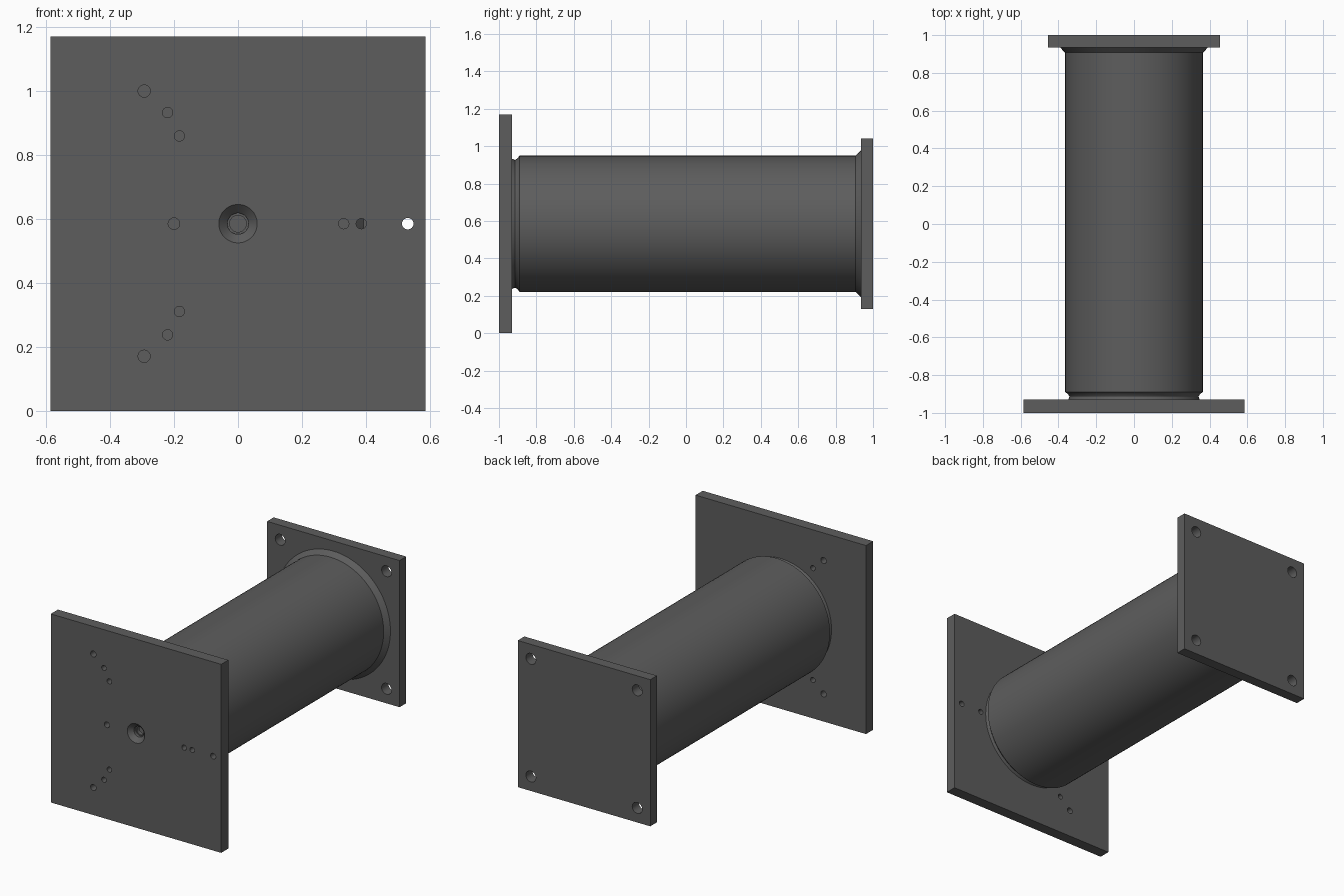
import bpy, math
from mathutils import Matrix, Vector

cube = bpy.data.objects.get("Cube")
if cube:
    bpy.data.objects.remove(cube, do_unlink=True)

CZ = 0.585  # height of the tube axis

steel = bpy.data.materials.new("dark grey steel")
steel.use_nodes = True
grey = (0.11, 0.11, 0.11, 1)
steel.diffuse_color = grey
bsdf = next(n for n in steel.node_tree.nodes if n.type == 'BSDF_PRINCIPLED')
bsdf.inputs["Base Color"].default_value = grey


def make(name, verts, faces):
    mesh = bpy.data.meshes.new(name)
    mesh.from_pydata(verts, [], faces)
    mesh.materials.append(steel)
    obj = bpy.data.objects.new(name, mesh)
    bpy.context.collection.objects.link(obj)
    return obj


def smooth(obj):
    bpy.ops.object.select_all(action='DESELECT')
    obj.select_set(True)
    bpy.context.view_layer.objects.active = obj
    bpy.ops.object.shade_smooth_by_angle(angle=math.radians(25))


def lathe(name, profile, x=0, z=CZ, steps=96, closed=False):
    """Turn (radius, y) points about an axis parallel to y."""
    n = len(profile)
    verts = []
    for i in range(steps):
        a = math.tau * i / steps
        verts += [(x + r * math.cos(a), y, z + r * math.sin(a)) for r, y in profile]
    faces = []
    for i in range(steps):
        j = (i + 1) % steps
        for k in range(n if closed else n - 1):
            m = (k + 1) % n
            faces.append((i * n + k, i * n + m, j * n + m, j * n + k))
    if not closed:  # flat end caps
        faces.append([i * n for i in range(steps)])
        faces.append([i * n + n - 1 for i in reversed(range(steps))])
    return make(name, verts, faces)


def plate(name, half, y0, y1, cutters):
    """Square plate with the cutters subtracted."""
    bpy.ops.mesh.primitive_cube_add(size=1, location=(0, 0, 0))
    obj = bpy.context.object
    obj.name = name
    obj.data.transform(Matrix.Translation(Vector((0, (y0 + y1) / 2, CZ)))
                       @ Matrix.Diagonal((2 * half, y1 - y0, 2 * half, 1)))
    obj.data.materials.append(steel)
    for cutter in cutters:
        cutter.hide_render = True
        mod = obj.modifiers.new("hole", 'BOOLEAN')
        mod.operation = 'DIFFERENCE'
        mod.solver = 'EXACT'
        mod.object = cutter
        bpy.context.view_layer.objects.active = obj
        bpy.ops.object.modifier_apply(modifier=mod.name)
        bpy.data.objects.remove(cutter, do_unlink=True)
    smooth(obj)
    return obj


def drill(x, dz, r, y0, y1):
    return lathe("drill", [(r, y0), (r, y1)], x, CZ + dz, 32)


# Front plate: small drilled holes, mirrored above and below the axis
F0, F1 = -1.0, -0.93
spots = [(-0.2, 0, 0.018), (0.33, 0, 0.016), (0.385, 0, 0.016), (0.53, 0, 0.018)]
for side in (1, -1):
    spots += [(-0.293, side * 0.414, 0.019), (-0.22, side * 0.347, 0.016),
              (-0.183, side * 0.274, 0.016)]
cutters = [drill(x, dz, r, F0 - 0.05, F1 + 0.05) for x, dz, r in spots]
# Countersunk centre hole
cutters.append(lathe("countersink", [(0.062, F0 - 0.002), (0.06, F0), (0.033, F0 + 0.027),
                                     (0.033, F0 + 0.045), (0.026, F0 + 0.045),
                                     (0.026, F1 + 0.05)], steps=48))
plate("front_plate", 0.585, F0, F1, cutters)

# Back plate with a bolt hole in each corner
B0, B1 = 0.935, 1.0
plate("back_plate", 0.455, B0, B1,
      [drill(sx * 0.365, sz * 0.365, 0.034, B0 - 0.05, B1 + 0.05)
       for sx in (1, -1) for sz in (1, -1)])

# Hollow tube, chamfered and stepped in at the front
smooth(lathe("tube", [(0.31, B0), (0.31, F1), (0.342, F1), (0.342, -0.913),
                      (0.35, -0.9), (0.365, -0.89), (0.365, B0)], closed=True))

# Weld seam fillets
smooth(lathe("back_weld", [(0.36, 0.907), (0.365, 0.907), (0.392, B0), (0.36, B0)], closed=True))
smooth(lathe("front_weld", [(0.335, F1), (0.348, F1), (0.342, -0.915), (0.335, -0.915)], closed=True))

# Consistent outward normals
import bmesh
for obj in bpy.context.collection.objects:
    if obj.type == 'MESH' and steel.name in obj.data.materials:
        bm = bmesh.new()
        bm.from_mesh(obj.data)
        bmesh.ops.recalc_face_normals(bm, faces=bm.faces)
        bm.to_mesh(obj.data)
        bm.free()
